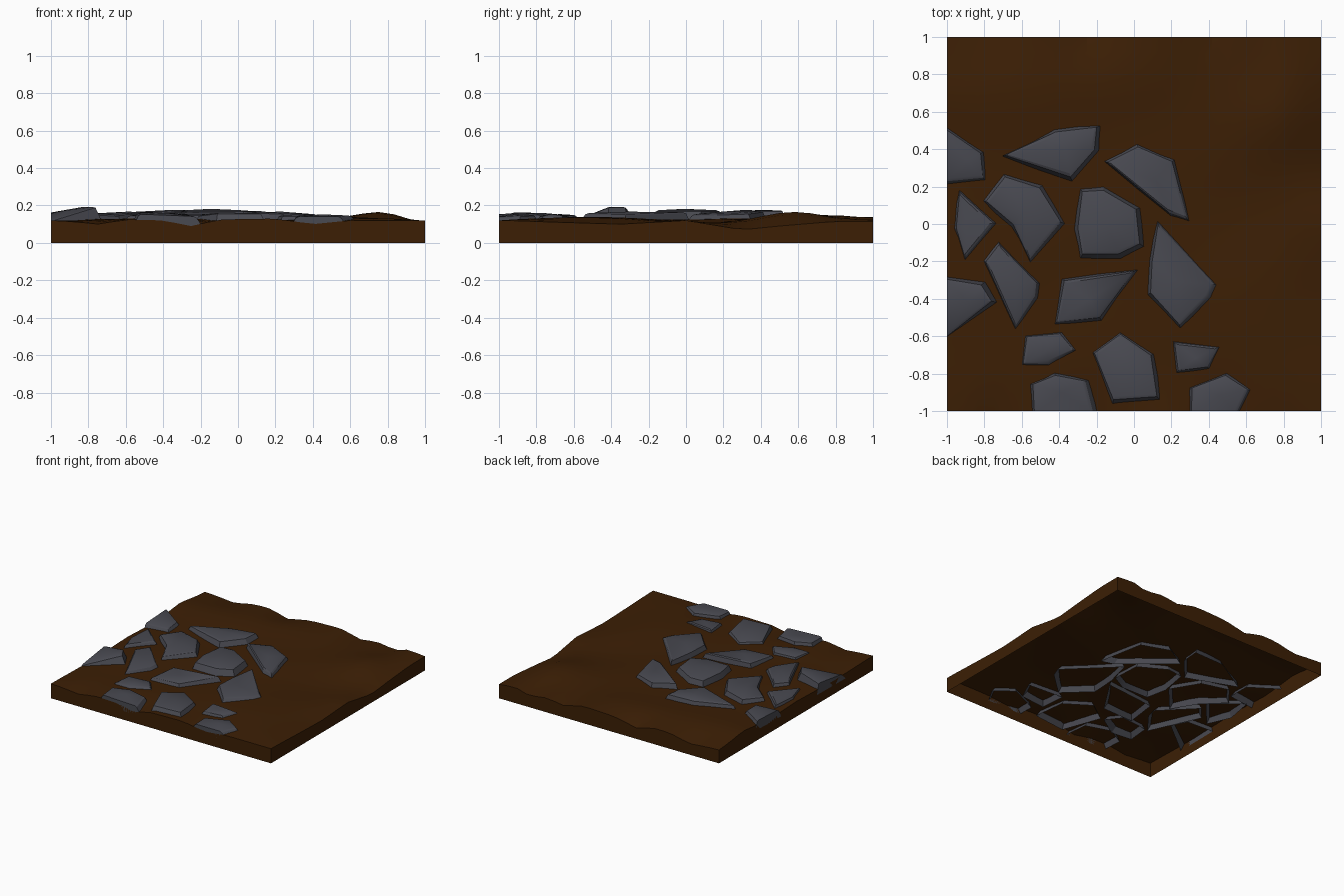
import bpy, bmesh, math
from mathutils import Vector

cube = bpy.data.objects.get("Cube")
if cube:
    bpy.data.objects.remove(cube)


def material(name, rgb):
    mat = bpy.data.materials.new(name)
    mat.use_nodes = True
    mat.diffuse_color = (*rgb, 1)
    mat.node_tree.nodes["Principled BSDF"].inputs["Base Color"].default_value = (*rgb, 1)
    return mat


soil = material("brown soil", (0.045, 0.0135, 0.0015))
slate = material("grey slate", (0.066, 0.067, 0.082))


def finish(bm, name, mat, angle):
    mesh = bpy.data.meshes.new(name)
    bm.to_mesh(mesh)
    bm.free()
    obj = bpy.data.objects.new(name, mesh)
    bpy.context.collection.objects.link(obj)
    mesh.materials.append(mat)
    bpy.ops.object.select_all(action="DESELECT")
    obj.select_set(True)
    bpy.context.view_layer.objects.active = obj
    bpy.ops.object.shade_smooth_by_angle(angle=math.radians(angle))


# Border heights as (position along edge, z)
front = [(-1, .12), (-.75, .1), (-.6, .125), (-.4, .12), (-.25, .09), (-.1, .125),
         (.2, .13), (.4, .1), (.6, .12), (1, .12)]
right = [(-1, .12), (-.35, .1), (0, .12), (.3, .07), (.5, .09), (.8, .115), (1, .115)]
back = [(-1, .11), (-.73, .09), (-.55, .13), (-.4, .13), (-.25, .09), (-.05, .13),
        (.23, .14), (.43, .095), (.55, .12), (.73, .095), (.86, .135), (1, .115)]
left = [(-1, .12), (-.5, .11), (0, .125), (.35, .11), (.68, .145), (1, .11)]
# Rises and hollows as (x, y, radius, height)
mounds = [(.78, .57, .22, .043), (-.45, .72, .3, .02), (.55, -.6, .25, .012),
          (.65, .08, .25, -.014), (.05, .82, .25, .02), (-.85, .7, .2, .015)]


def along(profile, t):
    for (a, p), (b, q) in zip(profile, profile[1:]):
        if t <= b:
            return p + (q - p) * (t - a) / (b - a)
    return profile[-1][1]


def ground_height(x, y):
    inner = .125 + .004 * math.sin(5 * x + 3 * y) + .003 * math.sin(8 * y - 4 * x)
    for mx, my, r, h in mounds:
        inner += h * math.exp(-((x - mx) ** 2 + (y - my) ** 2) / r ** 2)
    edges = [(1 + y, front, x), (1 - x, right, y), (1 - y, back, x), (1 + x, left, y)]
    weights = [max(0, 1 - d / .3) ** 2 for d, _, _ in edges]
    if sum(weights) == 0:
        return inner
    border = sum(w * along(p, t) for w, (_, p, t) in zip(weights, edges)) / sum(weights)
    return inner + (border - inner) * max(weights)


# Ground sheet with a skirt down to the base, open underneath
bm = bmesh.new()
bmesh.ops.create_grid(bm, x_segments=24, y_segments=24, size=1)
rim = [e for e in bm.edges if e.is_boundary]
for v in bm.verts:
    v.co.z = ground_height(v.co.x, v.co.y)
skirt = bmesh.ops.extrude_edge_only(bm, edges=rim)["geom"]
for v in skirt:
    if isinstance(v, bmesh.types.BMVert):
        v.co.z = 0
bmesh.ops.recalc_face_normals(bm, faces=bm.faces)
if max(bm.faces, key=lambda f: f.calc_center_median().z).normal.z < 0:
    bmesh.ops.reverse_faces(bm, faces=bm.faces)
finish(bm, "ground", soil, 15)

count = 0


def stone(top, tilt, *outline):
    """Open-bottomed slab: sloping sides, chamfered rim, slightly domed top."""
    global count
    count += 1
    pts = [Vector((p[0], p[1], 0)) for p in outline]
    mid = sum(pts, Vector()) / len(pts)

    def ring(bm, inset, drop):
        verts = []
        for p in pts:
            away = p - mid
            q = mid + away * (1 - inset / away.length)
            if inset > 0:
                # Crowns lean slightly back and to the right side
                q += Vector((-.006, .006, 0))
            # Slabs cut off by the border stay flush with it
            if p.x == -1:
                q.x = -1
            if p.y == -1:
                q.y = -1
            z = top + tilt[0] * (q.x - mid.x) + tilt[1] * (q.y - mid.y) - drop
            if inset < 0:
                # Roots sit below the soil
                z = ground_height(q.x, q.y) - .042
            verts.append(bm.verts.new((q.x, q.y, z)))
        return verts

    bm = bmesh.new()
    rings = [ring(bm, -.026, 0), ring(bm, .016, .01), ring(bm, .035, .003)]
    for low, high in zip(rings, rings[1:]):
        for i in range(len(pts)):
            j = (i + 1) % len(pts)
            bm.faces.new((low[i], low[j], high[j], high[i]))
    peak = bm.verts.new((mid.x, mid.y, top + .004))
    crown = rings[-1]
    for i in range(len(pts)):
        bm.faces.new((crown[i], crown[(i + 1) % len(pts)], peak))
    bmesh.ops.recalc_face_normals(bm, faces=bm.faces)
    if sum(f.normal.z for f in peak.link_faces) < 0:
        bmesh.ops.reverse_faces(bm, faces=bm.faces)
    finish(bm, f"paving_stone_{count}", slate, 25)


# Paving stones: top height, tilt in x and y, outline
stone(.155, (0, .05), (-1, .51), (-.8, .38), (-.79, .23), (-1, .21))
stone(.172, (.03, 0), (-.7, .36), (-.42, .5), (-.18, .52), (-.19, .39), (-.33, .23))
stone(.166, (-.05, .02), (-.15, .33), (.02, .42), (.22, .34), (.3, .01), (.2, .04))
stone(.152, (.03, 0), (-.93, .18), (-.73, 0), (-.9, -.2), (-.96, -.03))
stone(.163, (.02, .02), (-.8, .12), (-.69, .26), (-.49, .2), (-.37, 0), (-.55, -.21), (-.65, -.02))
stone(.178, (0, 0), (-.28, .18), (-.16, .19), (.03, .08), (.05, -.12), (-.07, -.18),
      (-.28, -.18), (-.31, -.03))
stone(.163, (-.04, 0), (.13, .01), (.45, -.33), (.42, -.4), (.25, -.56), (.08, -.38), (.09, -.2))
stone(.158, (0, .03), (-.8, -.2), (-.72, -.1), (-.5, -.32), (-.51, -.4), (-.63, -.57))
stone(.16, (0, .04), (-.38, -.3), (.02, -.25), (-.17, -.52), (-.42, -.54))
stone(.174, (.2, .14), (-1, -.29), (-.8, -.32), (-.74, -.42), (-1, -.62))
stone(.15, (0, .03), (-.58, -.6), (-.38, -.58), (-.3, -.68), (-.45, -.77), (-.6, -.76))
stone(.157, (0, -.05), (-.22, -.69), (-.07, -.58), (.11, -.7), (.14, -.94), (-.11, -.96))
stone(.15, (0, 0), (.21, -.63), (.47, -.66), (.41, -.78), (.23, -.8))
stone(.157, (-.04, .06), (-.55, -.86), (-.42, -.8), (-.24, -.84), (-.2, -1), (-.54, -1))
stone(.148, (0, .06), (.3, -.88), (.5, -.8), (.63, -.89), (.57, -1), (.3, -1))
